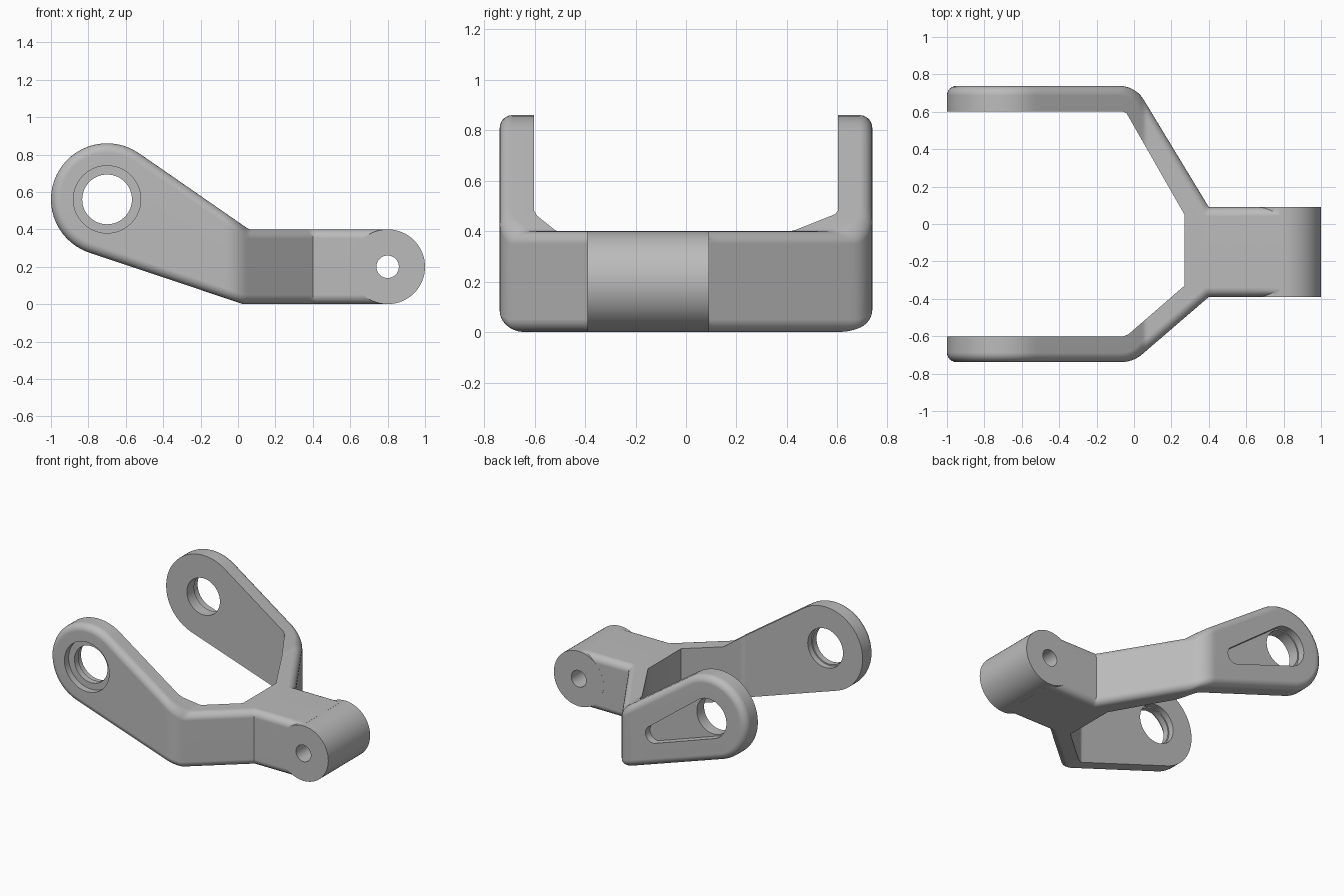
import bpy, bmesh
from math import sin, cos, tan, atan, acos, atan2, pi, radians, sqrt, hypot

cube = bpy.data.objects.get("Cube")
if cube:
    bpy.data.objects.remove(cube, do_unlink=True)

grey = bpy.data.materials.new("plain_grey")
grey.use_nodes = True
grey.diffuse_color = (0.5, 0.5, 0.5, 1)
grey.node_tree.nodes["Principled BSDF"].inputs["Base Color"].default_value = grey.diffuse_color

HEAD_X, HEAD_Z, HEAD_R = -0.7, 0.56, 0.3
PIN_X, PIN_Z, PIN_R = 0.8, 0.2, 0.2
TOP_A, LOW_A = radians(55.3), radians(251.5)   # tangent angles on the arm head
FILLET, STEPS = 0.05, 6


def finish(name, bm):
    bmesh.ops.remove_doubles(bm, verts=bm.verts, dist=1e-5)
    bmesh.ops.recalc_face_normals(bm, faces=bm.faces)
    mesh = bpy.data.meshes.new(name)
    bm.to_mesh(mesh)
    bm.free()
    mesh.materials.append(grey)
    obj = bpy.data.objects.new(name, mesh)
    bpy.context.collection.objects.link(obj)
    return obj


def loft(name, rings):
    bm = bmesh.new()
    rows = [[bm.verts.new(p) for p in ring] for ring in rings]
    n = len(rows[0])
    for a, b in zip(rows, rows[1:]):
        for j in range(n):
            k = (j + 1) % n
            bm.faces.new((a[j], a[k], b[k], b[j]))
    return bm, rows


def prism(name, pts, lo, hi, along_y=True):
    place = (lambda u, v, w: (u, w, v)) if along_y else (lambda u, v, w: (u, v, w))
    bm, rows = loft(name, [[place(u, v, w) for u, v in pts] for w in (lo, hi)])
    for row in rows:
        bm.faces.new(row)
    return finish(name, bm)


def arc(cx, cz, r, a0, a1, n):
    return [(cx + r * cos(a0 + (a1 - a0) * i / n), cz + r * sin(a0 + (a1 - a0) * i / n))
            for i in range(n + 1)]


def disc(name, x, z, r, lo, hi):
    return prism(name, arc(x, z, r, 0, 2 * pi, 64)[:-1], lo, hi)


def side_z(x, inset, top):
    """Height of the side silhouette, shrunk by inset."""
    a, r = (TOP_A if top else LOW_A), HEAD_R - inset
    if x <= HEAD_X + r * cos(a) + 1e-6:
        h = sqrt(max(0, r * r - (x - HEAD_X) ** 2))
        return HEAD_Z + (h if top else -h)
    line = HEAD_Z + (r - (x - HEAD_X) * cos(a)) / sin(a)
    return max(line, 2 * PIN_R - inset if top else inset)


def plan_y(x, inset, neck, arm, slope, bend):
    """Outer wall of the fork in plan: straight arm, rounded bend, web, neck."""
    phi = atan(slope)
    start = 0.4 - (arm - neck) / slope - bend * tan(phi / 2)
    r = bend - inset
    if x <= start:
        return arm - inset
    if x <= start + r * sin(phi):
        return arm - bend + sqrt(r * r - (x - start) ** 2)
    return max(neck + (0.4 - x) * slope - inset / cos(phi), neck - inset)


# fork body: cross-sections along x with filleted outer edges
heads = sorted([cos(pi + (TOP_A - pi) * i / 20) for i in range(21)] + [cos(LOW_A)])
stations = [(c, None) for c in heads]
stations += [(None, -0.5 + 0.05 * i) for i in range(8)]
stations += [(None, -0.1 + 0.0125 * i) for i in range(19)]
stations += [(None, x) for x in (0.2, 0.28, 0.36, 0.37, 0.38, 0.39, 0.4, 0.42, 0.6, 0.79)]
layers = []
for i in range(STEPS + 1):
    t = pi / 2 * i / STEPS
    layers.append((FILLET * (1 - cos(t)), FILLET * (1 - sin(t))))
back = (0.09, 0.738, 1.65, 0.15)
front = (0.39, 0.738, 0.86, 0.17)


def section(station):
    c, fixed = station

    def point(layer, sign, top):
        depth, inset = layer
        x = fixed if c is None else HEAD_X + (HEAD_R - inset) * c
        y = sign * plan_y(x, depth, *(back if sign > 0 else front))
        return (x, y, side_z(x, inset, top))
    return ([point(l, 1, True) for l in layers] + [point(l, -1, True) for l in layers[::-1]]
            + [point(l, -1, False) for l in layers] + [point(l, 1, False) for l in layers[::-1]])


bm, rows = loft("fork_bracket", [section(s) for s in stations])
bm.faces.new(rows[-1])
body = finish("fork_bracket", bm)


def combine(tool, operation):
    tool.hide_render = True
    mod = body.modifiers.new(tool.name, 'BOOLEAN')
    mod.operation, mod.object, mod.solver = operation, tool, 'EXACT'
    bpy.context.view_layer.objects.active = body
    bpy.ops.object.modifier_apply(modifier=mod.name)
    bpy.data.objects.remove(tool, do_unlink=True)


# open space between the arms
gap = [(0.27, 0.05), (-0.03, 0.575), (-0.04, 0.592), (-0.06, 0.602), (-1.2, 0.602),
       (-1.2, -0.602), (-0.06, -0.602), (-0.03, -0.59), (0.27, -0.33)]
combine(prism("fork_gap", gap, -0.3, 1.2, along_y=False), 'DIFFERENCE')

# pivot barrel and its pin hole
combine(disc("pivot_barrel", PIN_X, PIN_Z, PIN_R, -0.3905, 0.0905), 'UNION')
combine(disc("pin_hole", PIN_X, PIN_Z, 0.06, -0.6, 0.3), 'DIFFERENCE')

# arm bores, with a stepped seat in the front arm
for name, r, lo, hi in (("back_bore", 0.133, 0.5, 1), ("front_bore", 0.133, -1, -0.5),
                        ("front_seat", 0.18, -1, -0.69), ("front_relief", 0.142, -0.645, -0.5)):
    combine(disc(name, HEAD_X, HEAD_Z, r, lo, hi), 'DIFFERENCE')

# tapered pocket on the outside of the back arm
end_x, end_z, big, small = -0.25, 0.32, 0.142, 0.06
dx, dz = end_x - HEAD_X, end_z - HEAD_Z
aim, spread = atan2(dz, dx), acos((big - small) / hypot(dx, dz))
pocket = (arc(HEAD_X, HEAD_Z, big, aim + spread, aim - spread + 2 * pi, 40)
          + arc(end_x, end_z, small, aim - spread, aim + spread, 16))
combine(prism("back_pocket", pocket, 0.685, 1), 'DIFFERENCE')

# smooth fillets with crisp edges
bpy.ops.object.select_all(action='DESELECT')
body.select_set(True)
bpy.context.view_layer.objects.active = body
bpy.ops.object.shade_smooth_by_angle(angle=radians(30))
weighted = body.modifiers.new("even_shading", 'WEIGHTED_NORMAL')
weighted.keep_sharp = True
